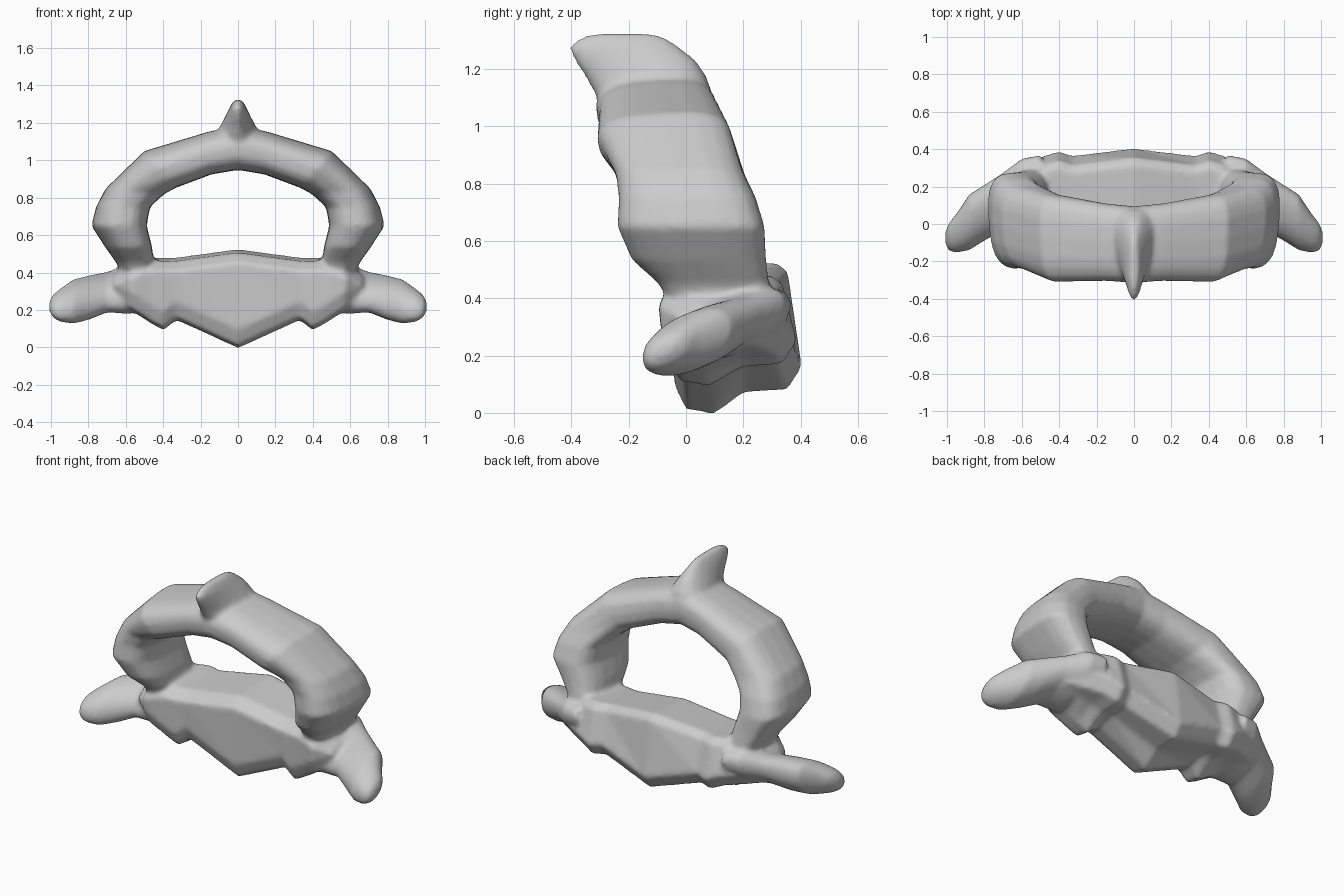
import bpy, bmesh, math

if "Cube" in bpy.data.objects:
    bpy.data.objects.remove(bpy.data.objects["Cube"])


def loft(name, rings):
    """Skin a list of equal-sized closed rings and cap both ends."""
    bm = bmesh.new()
    rows = [[bm.verts.new(p) for p in ring] for ring in rings]
    n = len(rows[0])
    for a, b in zip(rows, rows[1:]):
        for i in range(n):
            j = (i + 1) % n
            bm.faces.new((a[i], a[j], b[j], b[i]))
    bm.faces.new(rows[0])
    bm.faces.new(rows[-1][::-1])
    bmesh.ops.recalc_face_normals(bm, faces=bm.faces)
    me = bpy.data.meshes.new(name)
    bm.to_mesh(me)
    bm.free()
    ob = bpy.data.objects.new(name, me)
    bpy.context.collection.objects.link(ob)
    return ob


def flip(ring):
    return [(-x, y, z) for x, y, z in ring]


def squircle(power, n=20):
    """Rounded unit square outline."""
    pts = []
    for i in range(n):
        a = 2 * math.pi * i / n
        c, s = math.cos(a), math.sin(a)
        pts.append((math.copysign(abs(c) ** power, c), math.copysign(abs(s) ** power, s)))
    return pts


# Vertebral body: x, front y, back y, top z, front bottom z, back bottom z
def body_ring(x, yf, yb, zt, zf, zb):
    pts = [(yf, zf + .10), (yf + .04, zf + .015), (yf + .14, zf), (.2, zb - .01),
           (yb - .05, zb), (yb, zb + .08), (yb - .05, zt - .03), (yb - .09, zt),
           (yf + .06, zt - .02), (yf - .01, zt - .07)]
    return [(x, y, z) for y, z in pts]


half = [body_ring(*s) for s in (
    (0, -.04, .405, .525, -.005, .08),
    (.33, -.05, .365, .48, .145, .18),
    (.40, -.06, .39, .48, .09, .17),
    (.47, -.07, .37, .48, .13, .20),
    (.57, -.09, .33, .45, .195, .22),
    (.67, -.02, .28, .40, .22, .24))]
parts = [loft("vertebral_body", [flip(r) for r in half[:0:-1]] + half)]


# Neural arch: inner x, inner z, outer x, outer z, front y, back y
def arch_ring(ix, iz, ox, oz, yf, yb):
    ring = []
    for u, v in squircle(.7):
        t = (u + 1) / 2
        t *= .94 + .06 * v if t > .5 else 1   # front outer rim sits lower
        y = yf + (yb - yf) * (v + 1) / 2
        ring.append((ix + (ox - ix) * t, y, iz + (oz - iz) * t))
    return ring


half = [arch_ring(*s) for s in (
    (.46, .36, .62, .36, -.04, .31),
    (.45, .46, .66, .45, -.10, .29),
    (.46, .54, .72, .53, -.19, .28),
    (.488, .65, .80, .65, -.24, .275),
    (.47, .75, .775, .75, -.235, .245),
    (.40, .815, .725, .85, -.245, .205),
    (.34, .85, .51, 1.06, -.31, .16),
    (.14, .925, .16, 1.165, -.305, .11),
    (0, .948, 0, 1.2, -.315, .095))]
parts.append(loft("neural_arch", half + [flip(r) for r in half[-2::-1]]))

# Transverse processes: x, centre y, centre z, half depth, half height
half = []
for x, y, z, dy, dz in ((.50, .17, .31, .20, .10), (.60, .16, .31, .19, .11),
                        (.70, .12, .295, .155, .092), (.80, .06, .265, .15, .105),
                        (.88, .01, .245, .15, .105), (.95, -.05, .225, .105, .08),
                        (.99, -.07, .22, .075, .055), (1.008, -.075, .22, .035, .025)):
    half.append([(x, y + dy * u, z + dz * v + .05 * u * (dy / .15))
                 for u, v in squircle(.9)])
parts.append(loft("transverse_process_right", half))
parts.append(loft("transverse_process_left", [flip(r) for r in half]))

# Spinous process: z, half width at front, half width at back, front y, back y
rings = []
for z, wf, wb, yf, yb in ((1.02, .10, .18, -.30, .09), (1.10, .09, .17, -.31, .09),
                          (1.17, .06, .13, -.35, .075), (1.23, .05, .085, -.39, .035),
                          (1.275, .042, .055, -.41, -.02), (1.31, .03, .03, -.37, -.07),
                          (1.325, .015, .015, -.32, -.12)):
    rings.append([((wf + (wb - wf) * (v + 1) / 2) * u, yf + (yb - yf) * (v + 1) / 2, z)
                  for u, v in squircle(.9)])
parts.append(loft("spinous_process", rings))

# Fuse the parts into one smooth bone
bpy.ops.object.select_all(action='DESELECT')
for ob in parts:
    ob.select_set(True)
bone = parts[0]
bpy.context.view_layer.objects.active = bone
bpy.ops.object.join()
bone.name = "vertebra"
mod = bone.modifiers.new("fuse", 'REMESH')
mod.mode = 'VOXEL'
mod.voxel_size = .014
mod.use_smooth_shade = True
mod = bone.modifiers.new("soften", 'SMOOTH')
mod.factor = .5
mod.iterations = 6
